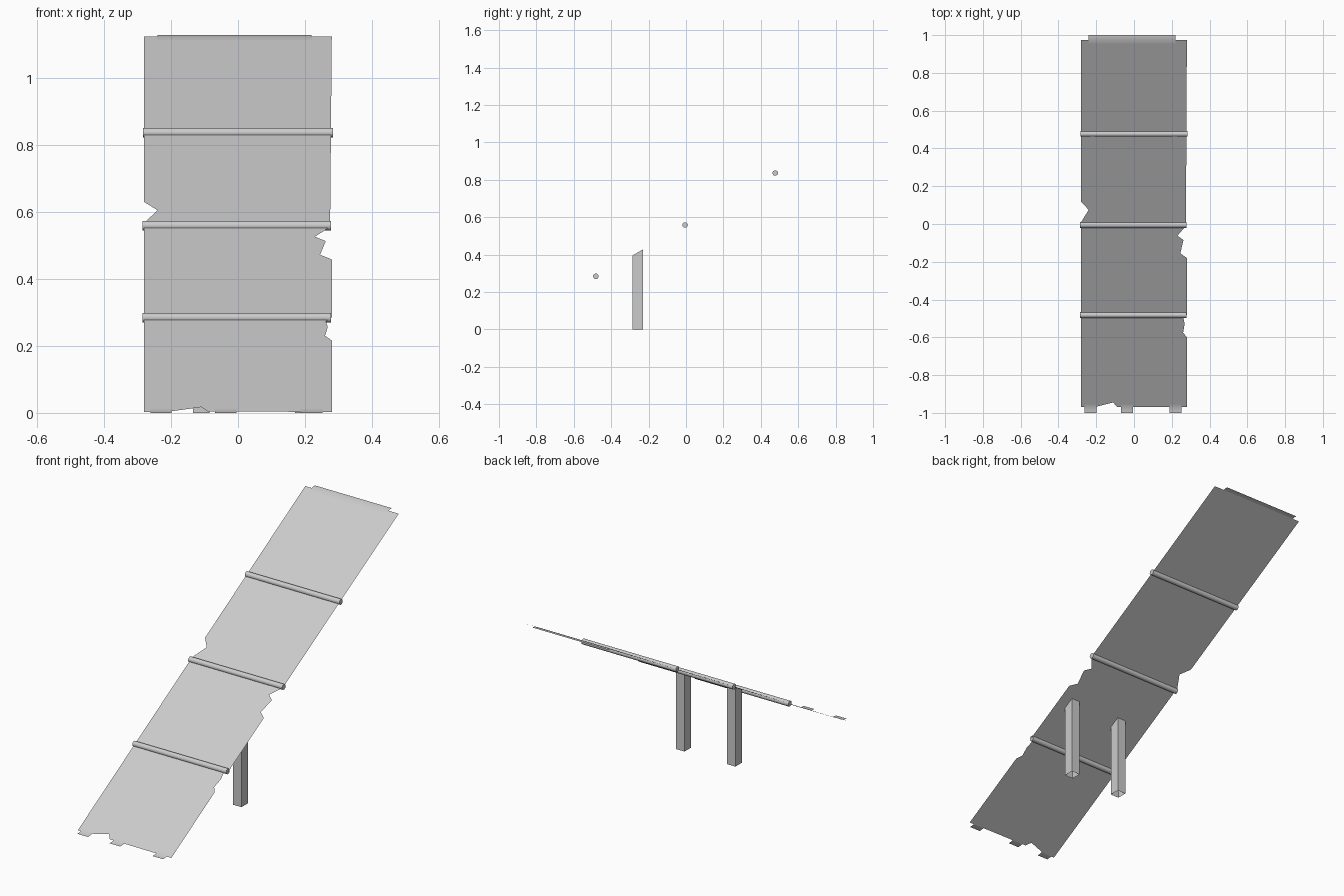
import bpy, bmesh, math
from mathutils import Matrix

cube = bpy.data.objects.get("Cube")
if cube:
    bpy.data.objects.remove(cube, do_unlink=True)

grey = bpy.data.materials.new("plain grey")
grey.use_nodes = True
colour = (0.6, 0.6, 0.6, 1)
grey.diffuse_color = colour
grey.node_tree.nodes["Principled BSDF"].inputs["Base Color"].default_value = colour


def slope_z(y):
    return 0.003 + 0.576 * (y + 0.97)


def finish(name, bm, smooth=False):
    mesh = bpy.data.meshes.new(name)
    bm.to_mesh(mesh)
    bm.free()
    mesh.materials.append(grey)
    obj = bpy.data.objects.new(name, mesh)
    bpy.context.collection.objects.link(obj)
    if smooth:
        bpy.ops.object.select_all(action='DESELECT')
        obj.select_set(True)
        bpy.context.view_layer.objects.active = obj
        bpy.ops.object.shade_smooth_by_angle(angle=math.radians(40))
    return obj


def strip(name, x0, x1, profile):
    """Thin sheet swept along x through (y, z) points."""
    bm = bmesh.new()
    rows = [[bm.verts.new((x, y, z)) for x in (x0, x1)] for y, z in profile]
    for a, b in zip(rows, rows[1:]):
        bm.faces.new((a[0], a[1], b[1], b[0]))
    return finish(name, bm, True)


# Sloping ramp sheet with broken edges
outline = [
    (-0.28, -0.97), (-0.2, -0.967), (-0.15, -0.955), (-0.11, -0.945),
    (-0.09, -0.968), (0.28, -0.97),
    (0.28, -0.6), (0.26, -0.575), (0.268, -0.53), (0.262, -0.5), (0.28, -0.48),
    (0.28, -0.18), (0.245, -0.155), (0.262, -0.085), (0.23, -0.062), (0.275, -0.01),
    (0.28, 0.975), (-0.28, 0.975),
    (-0.28, 0.118), (-0.24, 0.075), (-0.28, 0.01)]
bm = bmesh.new()
bm.faces.new([bm.verts.new((x, y, slope_z(y))) for x, y in outline])
bmesh.ops.triangulate(bm, faces=bm.faces[:])
finish("ramp_sheet", bm)

# Flattened lips at the two ends
strip("top_lip", -0.24, 0.22, [(0.955, slope_z(0.955) + 0.001), (0.98, 1.126), (1.0, 1.128)])
for i, x in enumerate((-0.23, -0.037, 0.22)):
    strip(f"bottom_lip_{i + 1}", x - 0.032, x + 0.032,
          [(-0.955, slope_z(-0.955) + 0.001), (-0.975, 0.002), (-1.0, 0)])

# Narrow rails lying along the sheet
for side, x in (("right", -0.219), ("left", 0.216)):
    strip(f"rail_{side}", x - 0.011, x + 0.011,
          [(y, slope_z(y) + 0.001) for y in (-0.48, 0.475)])

# Round cross poles
for name, y, x0, x1 in (("lower", -0.482, -0.285, 0.277),
                        ("middle", -0.005, -0.285, 0.278),
                        ("upper", 0.477, -0.283, 0.283)):
    bm = bmesh.new()
    bmesh.ops.create_cone(bm, cap_ends=True, segments=10, radius1=0.015,
                          radius2=0.015, depth=x1 - x0,
                          matrix=Matrix.Translation(((x0 + x1) / 2, y, slope_z(y)))
                          @ Matrix.Rotation(math.pi / 2, 4, 'Y'))
    finish(f"{name}_cross_pole", bm, True)

# Square support posts, open below, tops cut to the slope
for side, x in (("right", -0.11), ("left", 0.195)):
    bm = bmesh.new()
    bmesh.ops.create_cube(bm, size=1)
    for v in bm.verts:
        y = -0.2575 + v.co.y * 0.055
        v.co = (x + v.co.x * 0.05, y, slope_z(y) - 0.001 if v.co.z > 0 else 0)
    bm.normal_update()
    bottom = [f for f in bm.faces if f.normal.z < -0.9]
    bmesh.ops.delete(bm, geom=bottom, context='FACES_ONLY')
    finish(f"support_post_{side}", bm)
